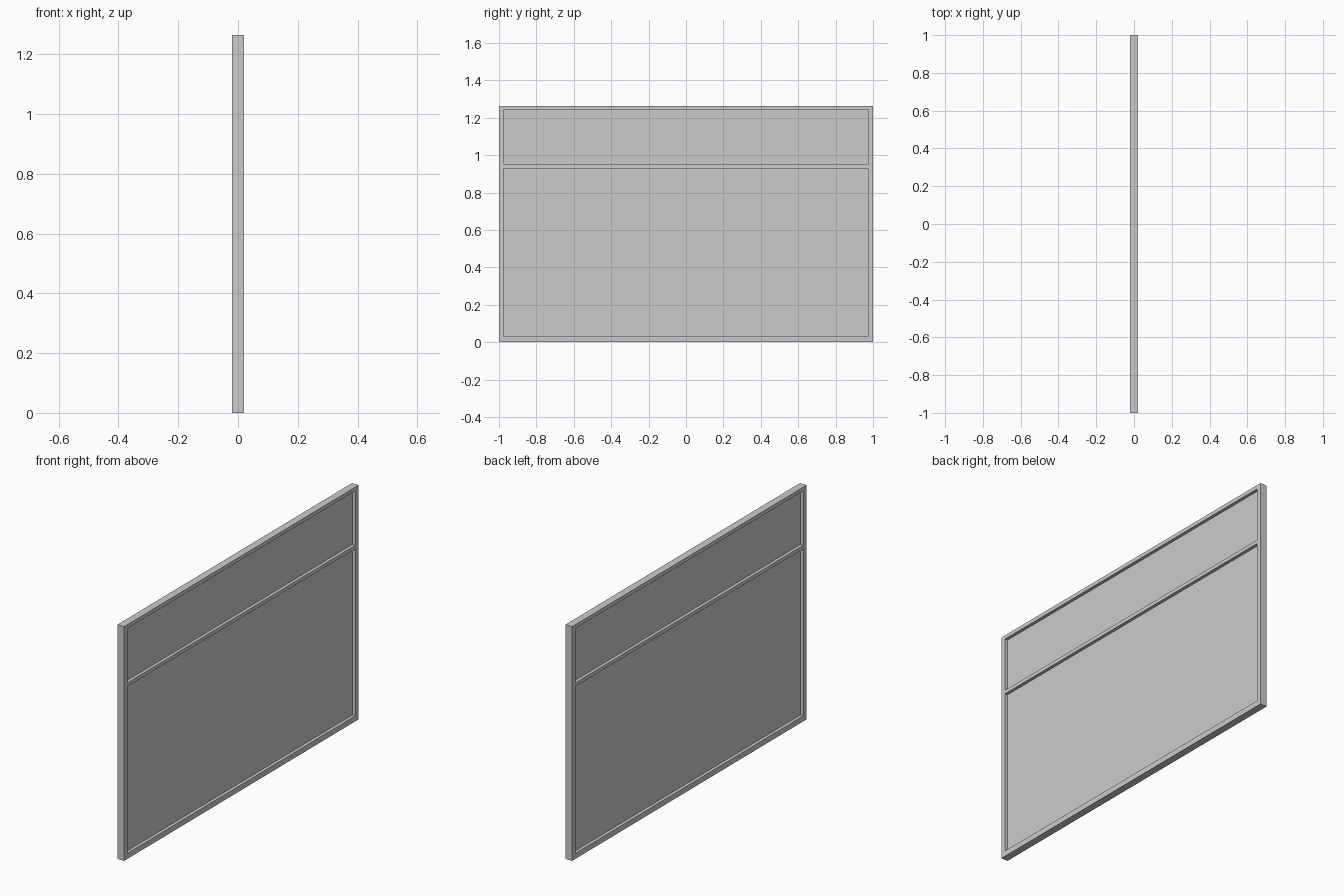
import bpy

if "Cube" in bpy.data.objects:
    bpy.data.objects.remove(bpy.data.objects["Cube"])

H, D = 1.264, 0.02          # overall height, half depth
SIDE = 0.972                # inner edge of the side stiles
OPENINGS = {"lower": (0.03, 0.93), "upper": (0.95, 1.243)}


def box(name, x, y, z):
    """Box from (min, max) ranges."""
    v = [(a, b, c) for a in x for b in y for c in z]
    f = [(0, 1, 3, 2), (4, 6, 7, 5), (0, 4, 5, 1), (2, 3, 7, 6), (0, 2, 6, 4), (1, 5, 7, 3)]
    me = bpy.data.meshes.new(name)
    me.from_pydata(v, [], f)
    ob = bpy.data.objects.new(name, me)
    bpy.context.collection.objects.link(ob)
    return ob


# Solid frame with two rectangular openings cut through it
frame = box("window_frame", (-D, D), (-1, 1), (0, H))
for name, z in OPENINGS.items():
    cutter = box(name + "_opening_cutter", (-0.1, 0.1), (-SIDE, SIDE), z)
    cutter.hide_render = True
    cutter.hide_set(True)
    mod = frame.modifiers.new(name + "_opening", 'BOOLEAN')
    mod.operation = 'DIFFERENCE'
    mod.solver = 'EXACT'
    mod.object = cutter

# Thin panes seated in the middle of the frame
for name, z in OPENINGS.items():
    box(name + "_pane", (-0.003, 0.003), (-SIDE, SIDE), z)
